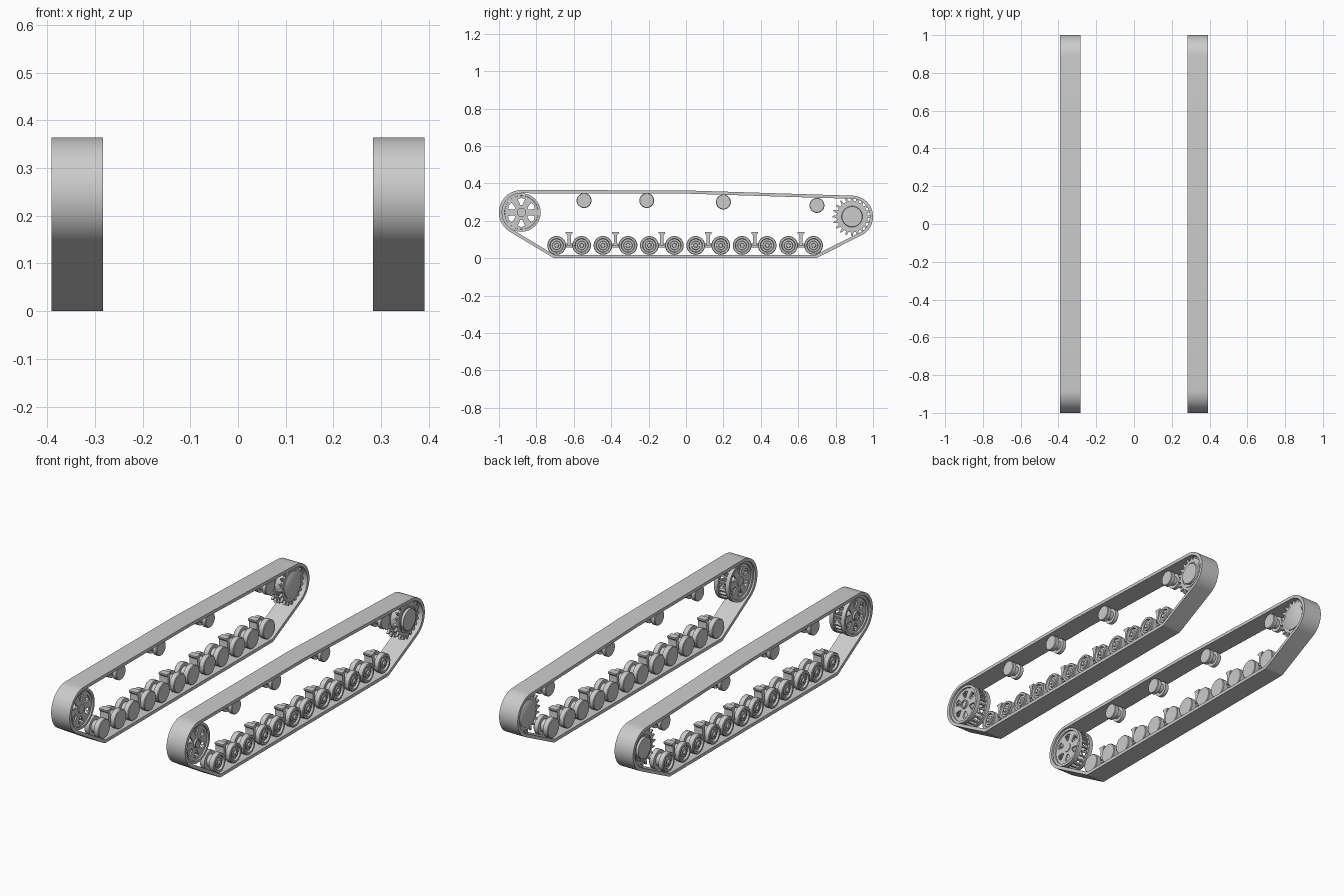
import bpy, bmesh
from math import sin, cos, pi, radians
from mathutils import Vector
from mathutils.geometry import convex_hull_2d

cube = bpy.data.objects.get("Cube")
if cube:
    bpy.data.objects.remove(cube)

GREY = (0.6, 0.6, 0.6, 1)
steel = bpy.data.materials.new("plain grey")
steel.use_nodes = True
steel.diffuse_color = GREY
steel.node_tree.nodes["Principled BSDF"].inputs["Base Color"].default_value = GREY

MID = 0.337      # x of each track's centre line
HALF = 0.054     # half the track width
SIDES = {"left": 1, "right": -1}


def finish(name, mesh, y, z):
    """Place a part (local x = outward) on both sides."""
    mesh.materials.clear()
    mesh.materials.append(steel)
    for label, s in SIDES.items():
        me = mesh.copy()
        bm = bmesh.new()
        bm.from_mesh(me)
        bmesh.ops.remove_doubles(bm, verts=bm.verts, dist=1e-5)
        for v in bm.verts:
            v.co.x *= s
        bmesh.ops.recalc_face_normals(bm, faces=bm.faces)
        for f in bm.faces:
            f.smooth = True
        bm.to_mesh(me)
        bm.free()
        me.set_sharp_from_angle(angle=radians(32))
        ob = bpy.data.objects.new(f"{label}_{name}", me)
        ob.location = (s * MID, y, z)
        bpy.context.collection.objects.link(ob)
    bpy.data.meshes.remove(mesh)


def lathe(name, profile, y, z, steps=32):
    """Spin (outward, radius) points about the axle."""
    bm = bmesh.new()
    vs = [bm.verts.new((x, 0, r)) for x, r in profile]
    es = [bm.edges.new(p) for p in zip(vs, vs[1:])]
    bmesh.ops.spin(bm, geom=vs + es, axis=(1, 0, 0), cent=(0, 0, 0),
                   angle=2 * pi, steps=steps)
    me = bpy.data.meshes.new(name)
    bm.to_mesh(me)
    bm.free()
    finish(name, me, y, z)


def plate(name, loops, x, half, y, z):
    """Extrude (y, z) outlines, inner loops being holes, along x."""
    cu = bpy.data.curves.new(name, "CURVE")
    cu.dimensions, cu.fill_mode, cu.extrude = "2D", "BOTH", half
    for loop in loops:
        sp = cu.splines.new("POLY")
        sp.points.add(len(loop) - 1)
        sp.use_cyclic_u = True
        for p, (a, b) in zip(sp.points, loop):
            p.co = (a, b, 0, 1)
    tmp = bpy.data.objects.new(name, cu)
    me = bpy.data.meshes.new_from_object(tmp)
    bpy.data.objects.remove(tmp)
    bpy.data.curves.remove(cu)
    for v in me.vertices:
        v.co = (v.co.z + x, v.co.x, v.co.y)
    finish(name, me, y, z)


def polar(r, a):
    return (r * cos(a), r * sin(a))


def circle(r, n=40):
    return [polar(r, 2 * pi * i / n) for i in range(n)]


# Track band: hull around the guide circles, hollowed by its thickness
IDLER, SPROCKET = (-0.88, 0.244), (0.888, 0.222)
guides = [(*IDLER, 0.12), (0, 0.242, 0.12), (*SPROCKET, 0.112),
          (0.69, 0.024, 0.024), (-0.7, 0.024, 0.024)]


def band(inset):
    pts = [Vector((y + a, z + b)) for y, z, r in guides
           for a, b in circle(r - inset, 64)]
    return [tuple(pts[i]) for i in convex_hull_2d(pts)]


plate("track_band", [band(0), band(0.017)], 0, HALF, 0, 0)

# Idler wheel: two pierced plates, rims, cross ribs and hub
holes = []
for k in range(6):
    a = pi / 2 + k * pi / 3
    holes.append([polar(0.04, a - 0.14), polar(0.073, a - 0.27),
                  polar(0.078, a), polar(0.073, a + 0.27), polar(0.04, a + 0.14)])
for tag, d in (("outer", 1), ("inner", -1)):
    plate(f"idler_{tag}_plate", [circle(0.095)] + holes, d * 0.032, 0.004, *IDLER)
    lathe(f"idler_{tag}_rim", [(d * 0.022, 0.088), (d * 0.022, 0.103), (d * 0.044, 0.103),
                               (d * 0.044, 0.09), (d * 0.022, 0.088)], *IDLER, 48)
lathe("idler_hub", [(-0.04, 0), (-0.04, 0.024), (0.046, 0.024), (0.046, 0.017),
                    (0.04, 0.017), (0.04, 0)], *IDLER)
for k in range(24):
    a = 2 * pi * k / 24
    rib = [polar(0.083, a - 0.04), polar(0.098, a - 0.04),
           polar(0.098, a + 0.04), polar(0.083, a + 0.04)]
    plate(f"idler_rib_{k + 1}", [rib], 0, 0.03, *IDLER)

# Drive sprocket: two toothed rings on a drum with a stepped cap
teeth, N = [], 20
for k in range(N):
    for r, t in ((0.083, -0.5), (0.083, -0.3), (0.105, -0.1),
                 (0.105, 0.1), (0.083, 0.3)):
        teeth.append(polar(r, 2 * pi * (k + t) / N))
for tag, d in (("outer", 1), ("inner", -1)):
    plate(f"sprocket_{tag}_teeth", [teeth, circle(0.055)], d * 0.026, 0.006, *SPROCKET)
lathe("sprocket_drum", [(-0.042, 0), (-0.042, 0.06), (-0.036, 0.07), (0.036, 0.07),
                        (0.036, 0.063), (0.032, 0.063), (0.032, 0.056), (0.044, 0.054),
                        (0.044, 0)], *SPROCKET, 40)

# Return rollers under the upper run
for i, (y, z) in enumerate([(-0.545, 0.308), (-0.21, 0.308), (0.2, 0.3), (0.7, 0.282)]):
    lathe(f"return_roller_{i + 1}",
          [(-0.036, 0), (-0.036, 0.037), (-0.033, 0.04), (-0.014, 0.04), (-0.014, 0.024),
           (0.014, 0.024), (0.014, 0.04), (0.033, 0.04), (0.036, 0.037), (0.036, 0)], y, z)

# Bogies: a wheel pair, a flared bracket and a linking arm
wheel = [(-0.042, 0), (-0.042, 0.047), (-0.039, 0.05), (-0.014, 0.05), (-0.014, 0.032),
         (0.014, 0.032), (0.014, 0.05), (0.039, 0.05), (0.042, 0.047), (0.042, 0.037),
         (0.032, 0.034), (0.032, 0.024), (0.038, 0.022), (0.038, 0.012), (0.046, 0.01),
         (0.046, 0)]
bracket = [(-0.013, 0), (0.013, 0), (0.009, 0.012), (0.009, 0.055), (0.018, 0.064),
           (0.018, 0.072), (-0.018, 0.072), (-0.018, 0.064), (-0.009, 0.055),
           (-0.009, 0.012)]
arm = [(-0.067, -0.01), (0.067, -0.01), (0.067, 0.01), (-0.067, 0.01)]
for i in range(6):
    y = -0.625 + i * 0.248
    for tag, d in (("front", -1), ("rear", 1)):
        lathe(f"road_wheel_{i + 1}_{tag}", wheel, y + d * 0.067, 0.068)
    plate(f"bogie_bracket_{i + 1}", [bracket], 0, 0.024, y, 0.068)
    plate(f"bogie_arm_{i + 1}", [arm], 0, 0.012, y, 0.068)
